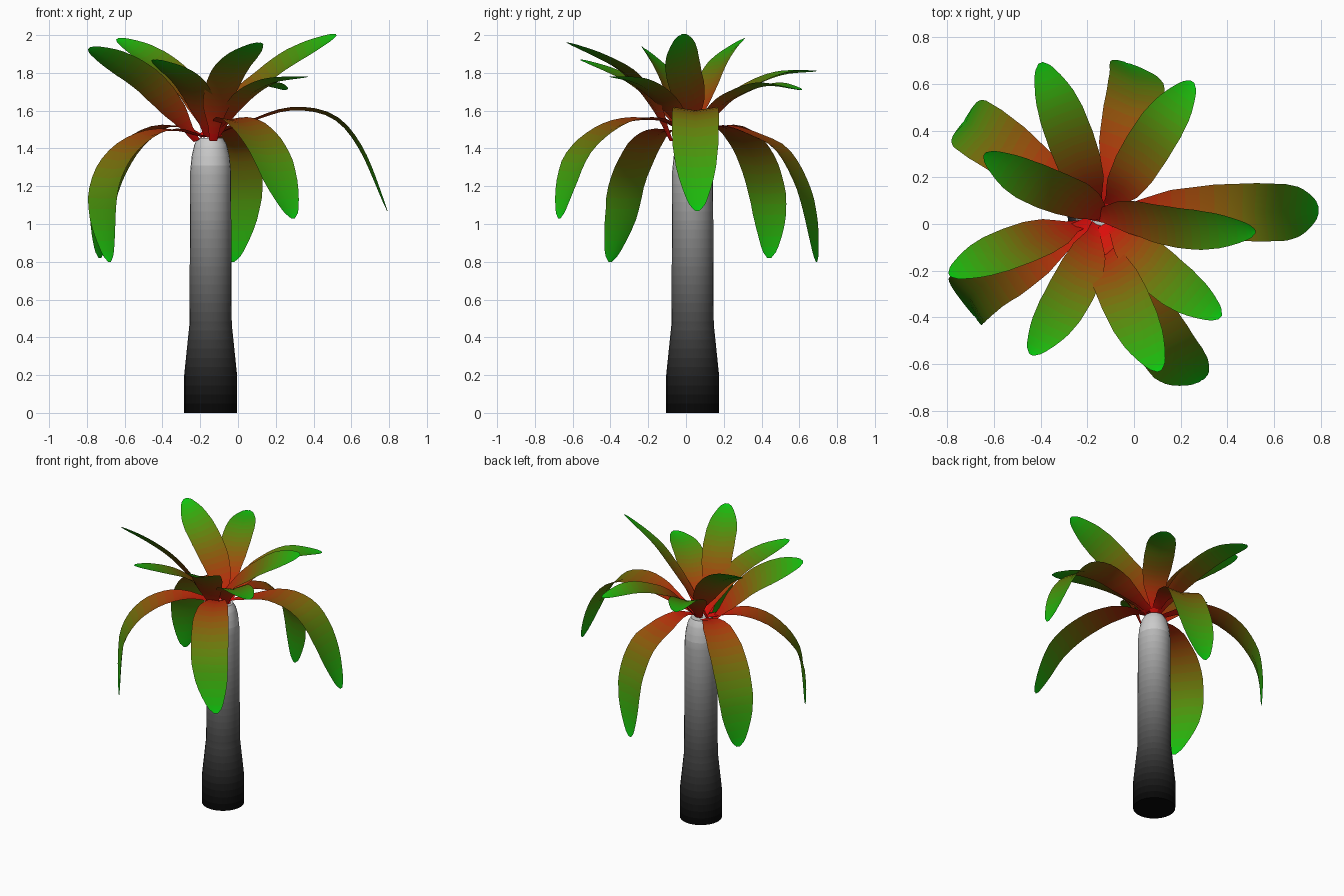
import bpy, bmesh, math
from mathutils import Vector, Matrix

if "Cube" in bpy.data.objects:
    bpy.data.objects.remove(bpy.data.objects["Cube"])

CX, CY = -0.145, 0.035


def band_materials(name, a, b, n):
    """n materials blending from colour a to colour b."""
    mats = []
    for i in range(n):
        t = i / (n - 1)
        m = bpy.data.materials.new(f"{name}_{i}")
        m.diffuse_color = [(p + (q - p) * t) ** 2.2 for p, q in zip(a, b)] + [1]
        m.use_nodes = True
        m.node_tree.nodes["Principled BSDF"].inputs["Base Color"].default_value = m.diffuse_color
        mats.append(m)
    return mats


def finish(bm, name, mats):
    me = bpy.data.meshes.new(name)
    bm.to_mesh(me)
    bm.free()
    ob = bpy.data.objects.new(name, me)
    bpy.context.collection.objects.link(ob)
    for m in mats:
        me.materials.append(m)
    bpy.context.view_layer.objects.active = ob
    ob.select_set(True)
    bpy.ops.object.shade_smooth_by_angle(angle=math.radians(50))
    ob.select_set(False)
    return ob


def interp(table, u):
    """Linear lookup in a list of (position, value)."""
    for (a, va), (b, vb) in zip(table, table[1:]):
        if u <= b:
            return va + (vb - va) * (u - a) / (b - a)
    return table[-1][1]


def spline(pts, u):
    """Catmull-Rom point at u in 0..1."""
    p = [2 * pts[0] - pts[1]] + pts + [2 * pts[-1] - pts[-2]]
    s = u * (len(pts) - 1)
    i = min(int(s), len(pts) - 2)
    t = s - i
    a, b, c, d = p[i:i + 4]
    return 0.5 * (2 * b + (c - a) * t + (2 * a - 5 * b + 4 * c - d) * t * t
                  + (3 * b - a - 3 * c + d) * t ** 3)


# Trunk: lathed profile, dark at the foot and pale at the top
PROFILE = [(0, 0.14), (0.2, 0.14), (0.47, 0.112), (1.28, 0.108),
           (1.36, 0.1), (1.42, 0.086), (1.455, 0.066)]
SIDES, BANDS = 24, 30
greys = band_materials("bark", (0.06,) * 3, (0.78,) * 3, BANDS)
heights = sorted({z for z, r in PROFILE} | {round(1.455 * i / BANDS, 3) for i in range(BANDS)})
bm = bmesh.new()
rings = [[bm.verts.new((CX + interp(PROFILE, z) * math.cos(math.tau * k / SIDES),
                        CY + interp(PROFILE, z) * math.sin(math.tau * k / SIDES), z))
          for k in range(SIDES)] for z in heights]
for i in range(len(rings) - 1):
    for k in range(SIDES):
        n = (k + 1) % SIDES
        f = bm.faces.new((rings[i][k], rings[i][n], rings[i + 1][n], rings[i + 1][k]))
        f.material_index = min(int(heights[i] / 1.455 * BANDS + 0.1), BANDS - 1)
bm.faces.new(rings[0][::-1])
bm.faces.new(rings[-1]).material_index = BANDS - 1
finish(bm, "trunk", greys)

# Leaves: a creased strip, narrow at the base, blunt at the tip
WIDTHS = [(0, 0.22), (0.1, 0.34), (0.25, 0.76), (0.4, 0.95), (0.55, 1), (0.7, 0.97),
          (0.82, 0.83), (0.92, 0.55), (0.97, 0.36), (1, 0.1)]
STEPS = [i / 20 for i in range(20)] + [0.975, 1]
leaf_mats = band_materials("leaf", (0.85, 0.08, 0.07), (0.06, 0.78, 0.08), len(STEPS) - 1)


def leaf(name, path, width, roll=0, yaw=0):
    pts = [Vector(p) for p in path]
    flat = pts[-1] - pts[0]
    flat.z = 0
    side = Vector((0, 0, 1)).cross(flat).normalized()
    side = Matrix.Rotation(math.radians(yaw), 3, 'Z') @ side
    # length-based positions along the path
    fine = [spline(pts, i / 80) for i in range(81)]
    table = [(0, 0)]
    for i in range(80):
        table.append((table[-1][0] + (fine[i + 1] - fine[i]).length, (i + 1) / 80))
    total = table[-1][0]
    bm = bmesh.new()
    rows = []
    for step in STEPS:
        u, w = interp(table, step * total), interp(WIDTHS, step)
        c = spline(pts, u)
        tan = (spline(pts, min(u + 0.02, 1)) - spline(pts, max(u - 0.02, 0))).normalized()
        s = Matrix.Rotation(math.radians(roll), 3, tan) @ side
        up = tan.cross(s).normalized()
        h = s * (w * width / 2)
        lift = up * (0.01 * w)
        rows.append([bm.verts.new(v) for v in (c + h + lift, c - lift, c - h + lift)])
    for i in range(len(rows) - 1):
        for k in range(2):
            f = bm.faces.new((rows[i][k], rows[i][k + 1], rows[i + 1][k + 1], rows[i + 1][k]))
            f.material_index = i
    bm.normal_update()
    finish(bm, name, leaf_mats)


# Lower tier: five drooping leaves
leaf("low_leaf_right", [(-0.13, .04, 1.47), (.05, .05, 1.54), (.28, .05, 1.61),
                        (.5, .05, 1.57), (.65, .05, 1.4), (.79, .06, 1.07)], 0.25)
leaf("low_leaf_back", [(-.13, .06, 1.48), (-.09, .2, 1.52), (-.05, .36, 1.47), (-.01, .5, 1.39),
                       (.01, .6, 1.22), (0, .65, 1.05), (-.03, .69, .8)], 0.25, 0, -9)
leaf("low_leaf_back_left", [(-.18, .06, 1.46), (-.33, .17, 1.52), (-.47, .27, 1.48), (-.6, .36, 1.36),
                            (-.69, .42, 1.18), (-.72, .44, 1.0), (-.73, .44, .82)], 0.25)
leaf("low_leaf_front_left", [(-.18, .01, 1.46), (-.35, -.09, 1.5), (-.5, -.18, 1.46), (-.63, -.25, 1.35),
                             (-.7, -.31, 1.2), (-.71, -.34, 1.03), (-.68, -.4, .8)], 0.25)
leaf("low_leaf_front_right", [(-.13, 0, 1.48), (-.08, -.13, 1.55), (0, -.3, 1.55), (.09, -.45, 1.48),
                              (.17, -.57, 1.36), (.23, -.63, 1.2), (.29, -.67, 1.03)], 0.25)

# Middle tier: four spreading leaves
leaf("mid_leaf_back_right", [(-.12, .06, 1.46), (-.04, .17, 1.62), (.04, .3, 1.7),
                             (.13, .44, 1.74), (.25, .61, 1.71)], 0.2)
leaf("mid_leaf_front_right", [(-.11, .01, 1.46), (-.03, -.07, 1.6), (.07, -.17, 1.7),
                              (.2, -.28, 1.76), (.37, -.4, 1.78)], 0.2)
leaf("mid_leaf_back_left", [(-.15, .06, 1.46), (-.21, .2, 1.63), (-.27, .36, 1.74),
                            (-.33, .52, 1.8), (-.4, .69, 1.81)], 0.2)
leaf("mid_leaf_front_left", [(-.16, 0, 1.46), (-.2, -.14, 1.63), (-.26, -.27, 1.74),
                             (-.34, -.41, 1.81), (-.44, -.56, 1.87)], 0.2)

# Upper tier: four raised, twisted leaves
leaf("high_leaf_right", [(-.2, .04, 1.46), (-.02, .03, 1.65), (.12, .0, 1.76),
                         (.27, -.02, 1.87), (.52, -.03, 2.0)], 0.2, 30)
leaf("high_leaf_back_left", [(-.1, .02, 1.46), (-.24, .1, 1.68), (-.36, .15, 1.81),
                             (-.49, .21, 1.9), (-.64, .3, 1.98)], 0.2, -22)
leaf("high_leaf_left", [(-.22, 0, 1.44), (-.35, -.04, 1.61), (-.48, -.09, 1.75),
                        (-.63, -.15, 1.85), (-.79, -.22, 1.93)], 0.21, 32)
leaf("high_leaf_front", [(-.13, -.08, 1.44), (-.11, -.17, 1.63), (-.05, -.3, 1.79),
                         (.02, -.45, 1.88), (.11, -.63, 1.96)], 0.21)
